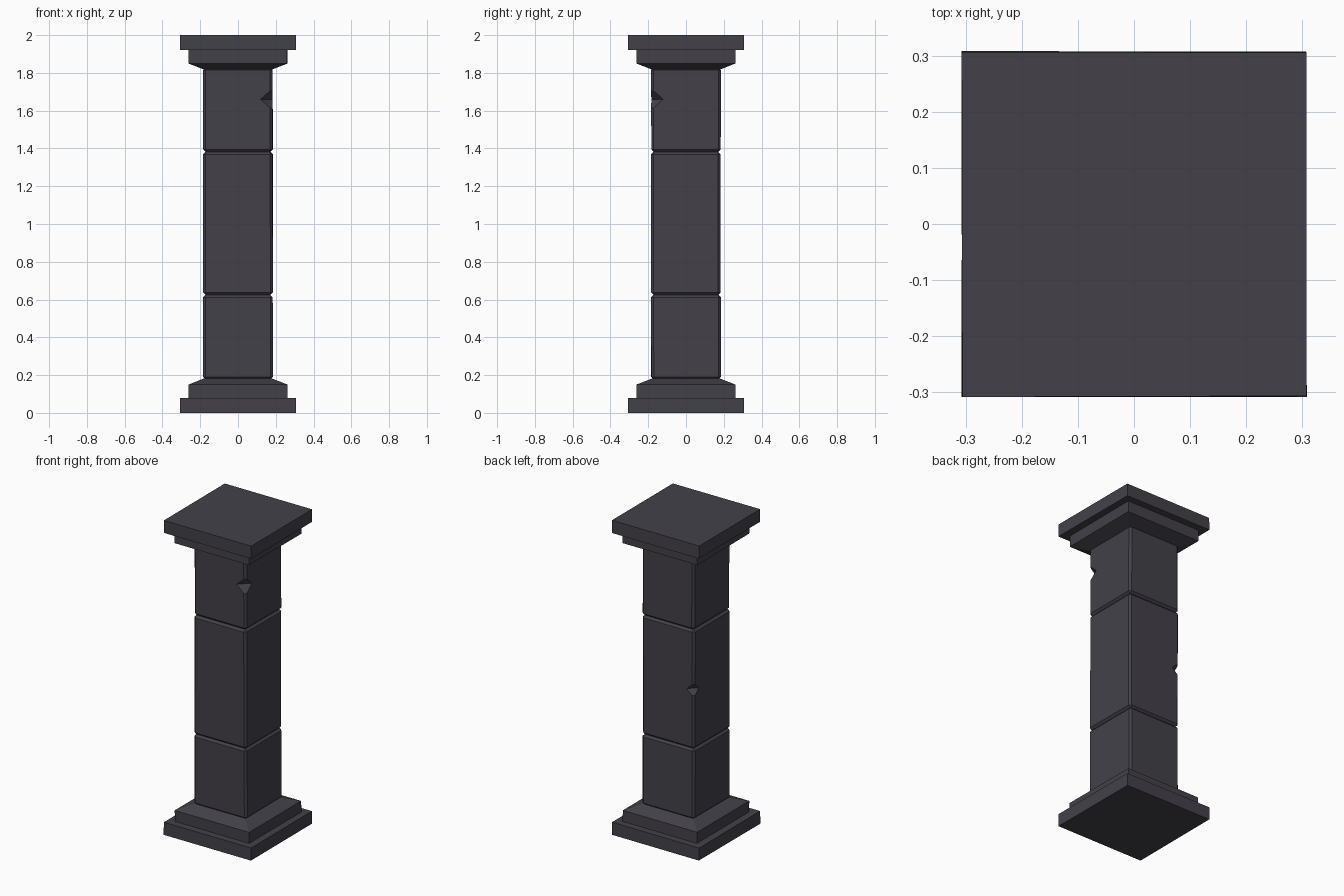
import bpy, bmesh, random
from mathutils import Vector

if "Cube" in bpy.data.objects:
    bpy.data.objects.remove(bpy.data.objects["Cube"])

random.seed(4)
stone = bpy.data.materials.new("dark_stone")
stone.diffuse_color = (0.056, 0.053, 0.066, 1)
stone.use_nodes = True
stone.node_tree.nodes["Principled BSDF"].inputs["Base Color"].default_value = stone.diffuse_color


def finish(name, bm):
    bmesh.ops.recalc_face_normals(bm, faces=bm.faces)
    me = bpy.data.meshes.new(name)
    bm.to_mesh(me)
    bm.free()
    ob = bpy.data.objects.new(name, me)
    bpy.context.collection.objects.link(ob)
    me.materials.append(stone)
    return ob


def square_stack(name, profile, jitter=0.0):
    """Closed square solid through (half width, z) rings."""
    bm = bmesh.new()
    rings = []
    for h, z in profile:
        rings.append([bm.verts.new((sx * h + random.uniform(-jitter, jitter),
                                    sy * h + random.uniform(-jitter, jitter), z))
                      for sx, sy in ((-1, -1), (1, -1), (1, 1), (-1, 1))])
    for a, b in zip(rings, rings[1:]):
        for i in range(4):
            j = (i + 1) % 4
            bm.faces.new((a[i], a[j], b[j], b[i]))
    bm.faces.new(rings[0][::-1])
    bm.faces.new(rings[-1])
    return finish(name, bm)


def chip_cutter(name, corner, r, h):
    """Octahedron centred on a shaft corner."""
    bm = bmesh.new()
    c = Vector(corner)
    for d in ((r, 0, 0), (-r, 0, 0), (0, r, 0), (0, -r, 0), (0, 0, h), (0, 0, -h)):
        bm.verts.new(c + Vector(d))
    bmesh.ops.convex_hull(bm, input=bm.verts)
    ob = finish(name, bm)
    ob.hide_render = True
    ob.hide_viewport = True
    ob.display_type = 'WIRE'
    return ob


# Base and capital share the same stepped moulding, flipped
steps = {"slab": [(0.307, 0.0), (0.307, 0.08)],
         "moulding": [(0.262, 0.08), (0.262, 0.15), (0.18, 0.182)]}
for part, prof in steps.items():
    square_stack("base_" + part, prof, 0.0015)
    square_stack("capital_" + part, [(h, 2 - z) for h, z in reversed(prof)], 0.0015)

# Three shaft blocks with chamfered edges, forming V joints
blocks = {}
for name, z0, z1 in (("lower", 0.178, 0.625), ("middle", 0.625, 1.382), ("upper", 1.382, 1.828)):
    ob = square_stack("shaft_" + name, [(0.184, z0), (0.184, z1)], 0.002)
    bev = ob.modifiers.new("chamfer", 'BEVEL')
    bev.width = 0.013
    bev.segments = 1
    blocks[name] = ob

# Broken chips on two corners
for name, corner, r, h in (("upper", (0.184, -0.184, 1.66), 0.065, 0.058),
                           ("middle", (-0.184, 0.184, 1.0), 0.052, 0.046)):
    cut = blocks[name].modifiers.new("chip", 'BOOLEAN')
    cut.operation = 'DIFFERENCE'
    cut.solver = 'EXACT'
    cut.object = chip_cutter("chip_cutter_" + name, corner, r, h)
